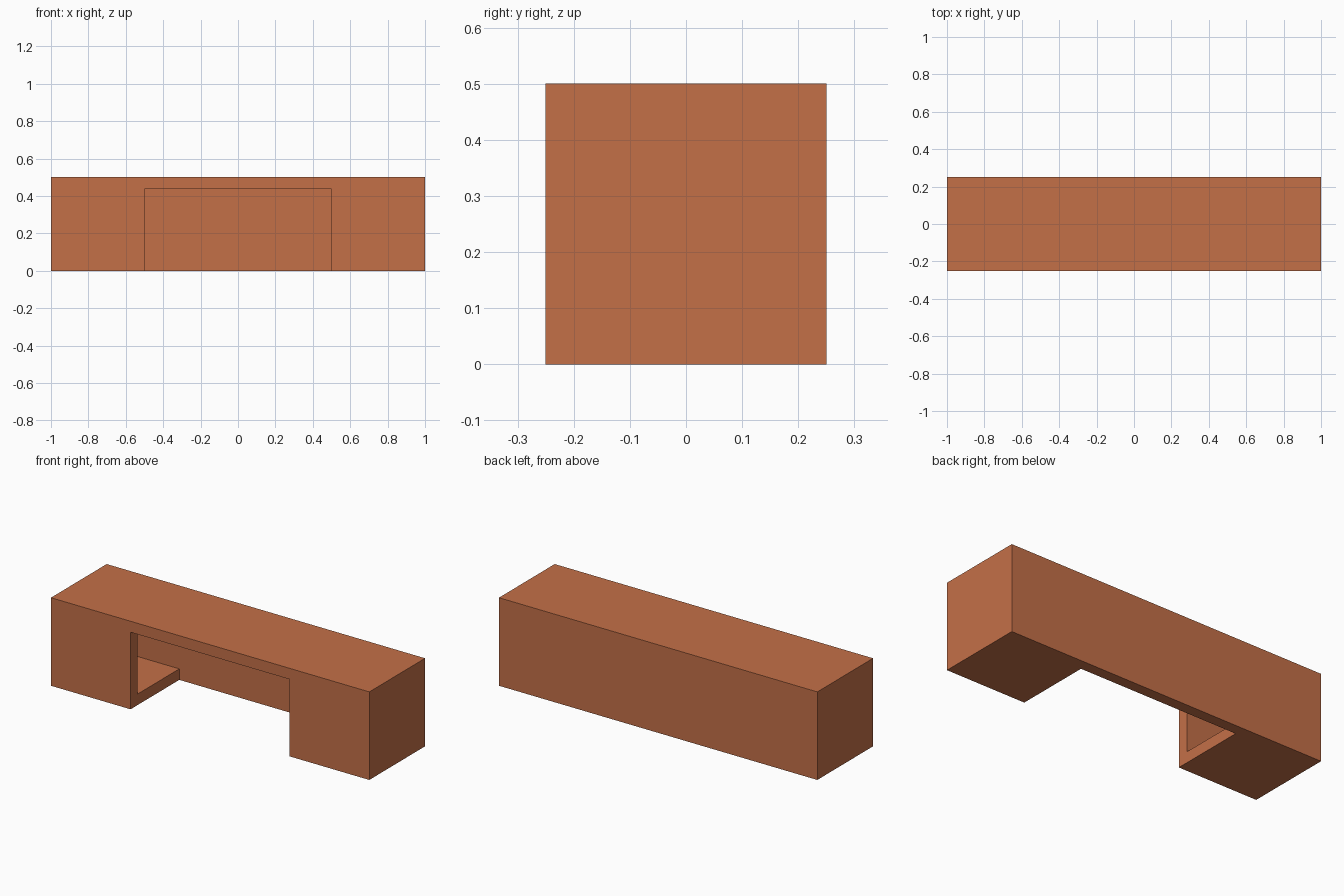
import bpy

if "Cube" in bpy.data.objects:
    bpy.data.objects.remove(bpy.data.objects["Cube"], do_unlink=True)

L, D, H = 2.0, 0.5, 0.5      # overall length, depth, height
T = 0.0625                   # panel thickness
KNEE = 1.0                   # width of the kneehole

# Single warm wood colour
wood = bpy.data.materials.new("terracotta_wood")
wood.use_nodes = True
colour = (0.55, 0.16, 0.064, 1.0)
wood.diffuse_color = colour
bsdf = next(n for n in wood.node_tree.nodes if n.type == 'BSDF_PRINCIPLED')
bsdf.inputs["Base Color"].default_value = colour
bsdf.inputs["Roughness"].default_value = 0.8


def box(name, lo, hi):
    """Axis-aligned box between two corners."""
    bpy.ops.mesh.primitive_cube_add(size=1)
    ob = bpy.context.object
    ob.name = name
    for v in ob.data.vertices:
        v.co = [lo[i] if v.co[i] < 0 else hi[i] for i in range(3)]
    ob.data.materials.append(wood)
    return ob


def cut(target, cutter):
    """Subtract the cutter from the target, then discard the cutter."""
    cutter.hide_render = True
    mod = target.modifiers.new("cut", 'BOOLEAN')
    mod.operation = 'DIFFERENCE'
    mod.solver = 'EXACT'
    mod.object = cutter
    bpy.context.view_layer.objects.active = target
    bpy.ops.object.modifier_apply(modifier=mod.name)
    bpy.data.objects.remove(cutter, do_unlink=True)


# Desk body
desk = box("desk_body", (-L / 2, -D / 2, 0), (L / 2, D / 2, H))

# Kneehole, open at the front and below, closed by the back panel
cut(desk, box("kneehole_cutter", (-KNEE / 2, -D / 2 - 0.1, -0.1),
              (KNEE / 2, D / 2 - T, H - T)))

# Hollow of each pedestal, open towards the kneehole
for side, name in ((-1, "right"), (1, "left")):
    xs = sorted((side * (KNEE / 2 - 0.1), side * (L / 2 - T)))
    cut(desk, box(name + "_hollow_cutter", (xs[0], -D / 2 + T, T),
                  (xs[1], D / 2 - T, H - T)))
